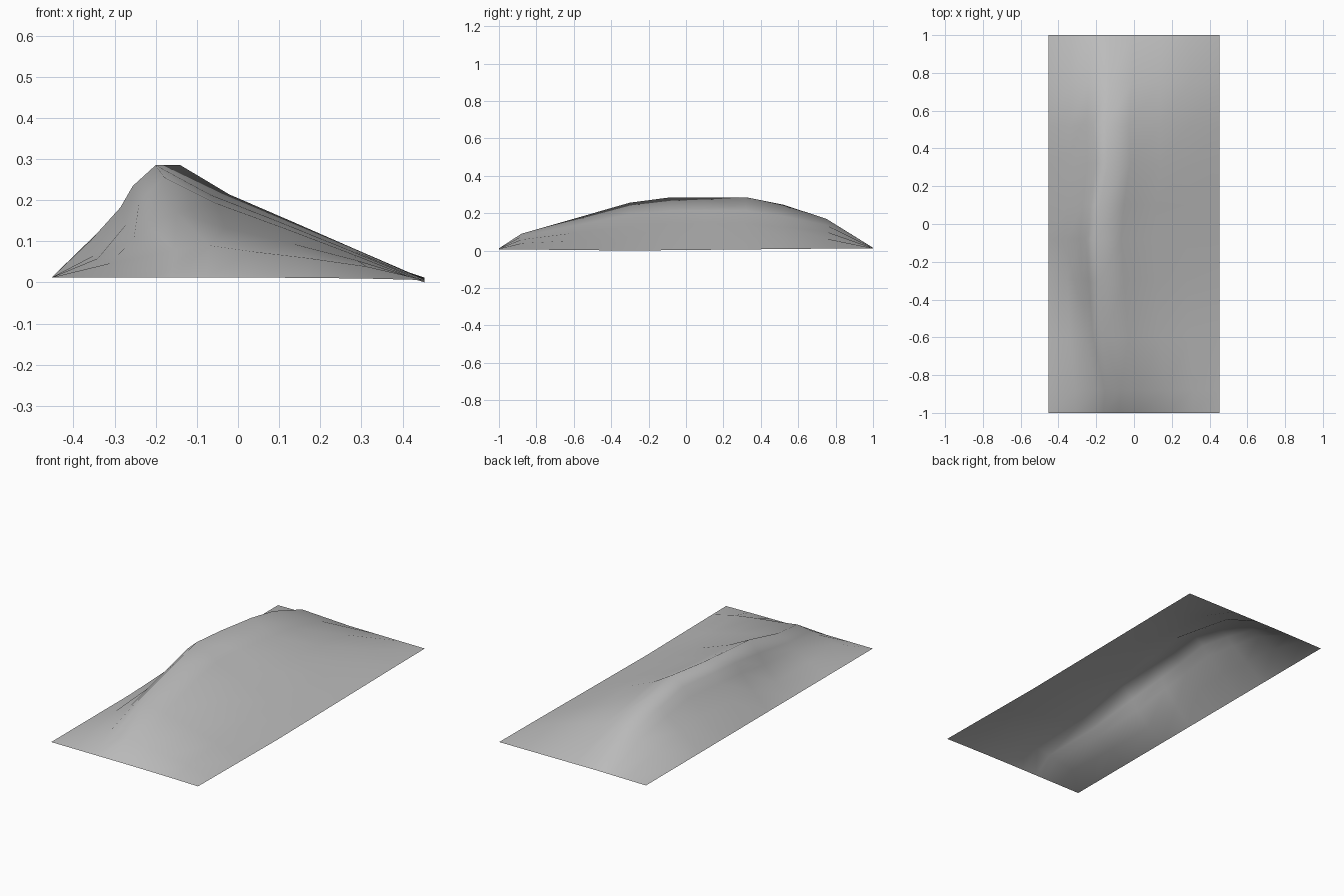
import bpy
import bmesh

cube = bpy.data.objects.get("Cube")
if cube:
    bpy.data.objects.remove(cube, do_unlink=True)

HALF_W = 0.453

# Plain stone grey
stone = bpy.data.materials.new("stone_grey")
stone.use_nodes = True
GREY = (0.5, 0.5, 0.5, 1)
stone.diffuse_color = GREY
bsdf = stone.node_tree.nodes["Principled BSDF"]
bsdf.inputs["Base Color"].default_value = GREY
bsdf.inputs["Roughness"].default_value = 0.9

# Cross-sections along the ridge: y, crest x, crest height, left power, right power
SECTIONS = [
    (-1.0, -0.08, 0.012, 1, 1),
    (-0.88, -0.07, 0.09, 0.8, 0.7),
    (-0.6, -0.15, 0.17, 1.2, 0.9),
    (-0.3, -0.18, 0.256, 1.5, 1),
    (-0.08, -0.2, 0.285, 1.1, 1),
    (0.1, -0.18, 0.285, 1, 1),
    (0.32, -0.14, 0.285, 1, 1),
    (0.52, -0.145, 0.245, 1, 1),
    (0.75, -0.13, 0.17, 0.9, 0.8),
    (1.0, -0.13, 0.015, 1, 1),
]

# Slope shapes: distance from outer edge to crest, and share of crest height
LEFT = [(0, 0), (0.37, 0.36), (0.66, 0.65), (0.78, 0.83), (1, 1)]
RIGHT = [(0.8, 0.74), (0.53, 0.49), (0.27, 0.25), (0, 0)]


def base_height(x, y):
    """Slightly uneven lower rim, lowest on one long side."""
    dip = max(0, 1 - abs(y + 0.3) / 1.2)
    return 0.012 - 0.012 * dip * max(0, x / HALF_W)


def section_points(y, crest, height, left_power, right_power):
    points = []
    for side, slope, power in ((-HALF_W, LEFT, left_power), (HALF_W, RIGHT, right_power)):
        for u, share in slope:
            x = side + (crest - side) * u
            base = base_height(x, y)
            points.append((x, y, base + (height - base) * share ** power))
    return points


# Hill sheet: bridge neighbouring cross-sections
bm = bmesh.new()
rows = [[bm.verts.new(p) for p in section_points(*s)] for s in SECTIONS]
for near, far in zip(rows, rows[1:]):
    for i in range(len(near) - 1):
        bm.faces.new((near[i], near[i + 1], far[i + 1], far[i]))
mesh = bpy.data.meshes.new("hill_ridge")
bm.to_mesh(mesh)
bm.free()

mesh.materials.append(stone)
for face in mesh.polygons:
    face.use_smooth = True
hill = bpy.data.objects.new("hill_ridge", mesh)
bpy.context.collection.objects.link(hill)
